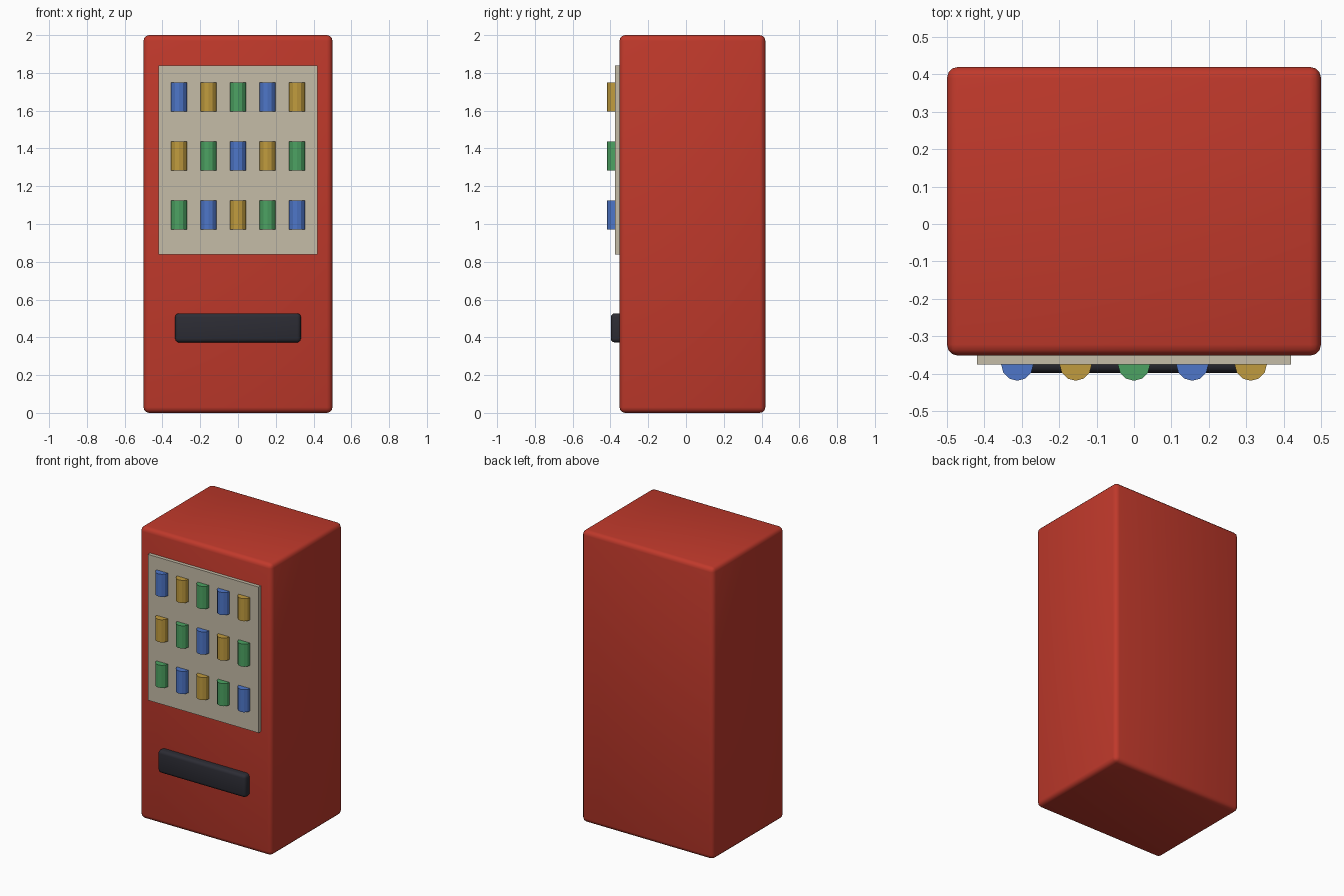
import bpy
import math

cube = bpy.data.objects.get("Cube")
if cube:
    bpy.data.objects.remove(cube, do_unlink=True)


def material(name, rgb):
    """Flat material from 0-255 display values, converted to linear."""
    lin = [((c / 255 + 0.055) / 1.055) ** 2.4 for c in rgb]
    mat = bpy.data.materials.new(name)
    mat.use_nodes = True
    mat.diffuse_color = (*lin, 1)
    mat.node_tree.nodes["Principled BSDF"].inputs["Base Color"].default_value = (*lin, 1)
    return mat


RED = material("cabinet red", (192, 57, 43))
CREAM = material("panel cream", (197, 188, 167))
DARK = material("slot charcoal", (44, 44, 52))
CAN_COLOURS = [
    ("blue", material("can blue", (78, 118, 200))),
    ("gold", material("can gold", (192, 155, 62))),
    ("green", material("can green", (76, 162, 98))),
]


def box(name, low, high, mat, bevel=0.0):
    """Box between two corners, optionally with rounded edges."""
    centre = [(a + b) / 2 for a, b in zip(low, high)]
    bpy.ops.mesh.primitive_cube_add(size=1, location=centre)
    obj = bpy.context.object
    obj.name = name
    obj.scale = [b - a for a, b in zip(low, high)]
    bpy.ops.object.transform_apply(location=False, rotation=False, scale=True)
    obj.data.materials.append(mat)
    if bevel:
        mod = obj.modifiers.new("rounded_edges", 'BEVEL')
        mod.width = bevel
        mod.segments = 3
        bpy.ops.object.modifier_apply(modifier=mod.name)
        bpy.ops.object.shade_smooth_by_angle(angle=math.radians(40))
    return obj


# Cabinet, display panel and delivery slot
box("cabinet", (-0.5, -0.352, 0), (0.5, 0.42, 2), RED, 0.03)
box("display_panel", (-0.42, -0.376, 0.838), (0.42, -0.335, 1.838), CREAM)
box("delivery_slot", (-0.333, -0.398, 0.373), (0.333, -0.31, 0.527), DARK, 0.02)

# Three shelves of five cans, half sunk into the panel, colours stepping per row
for row in range(3):
    for col in range(5):
        colour, mat = CAN_COLOURS[(row + col) % 3]
        bpy.ops.mesh.primitive_cylinder_add(
            vertices=12, radius=0.043, depth=0.155,
            location=((col - 2) * 0.156, -0.376, 1.672 - row * 0.312))
        can = bpy.context.object
        can.name = f"{colour}_can_row{row + 1}_{col + 1}"
        can.data.materials.append(mat)
